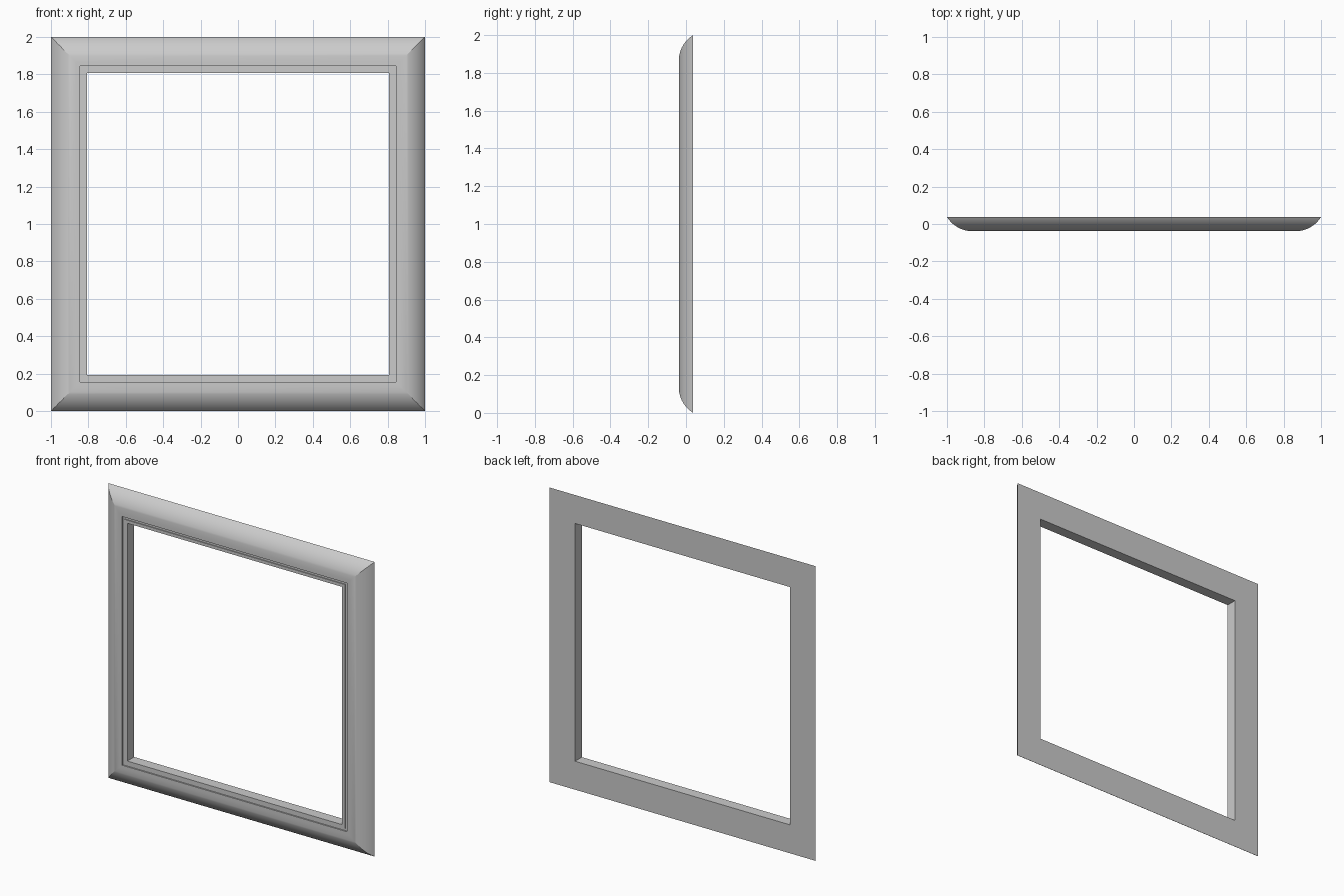
import bpy, bmesh, math

if "Cube" in bpy.data.objects:
    bpy.data.objects.remove(bpy.data.objects["Cube"])

HALF = 1.0       # half of the outer width
DEPTH = 0.076    # front to back thickness
CURVE = 0.135    # width of the rounded outer shoulder
INNER = 0.193    # width of the moulding
FRONT, BACK = -DEPTH / 2, DEPTH / 2


def moulding_profile(steps=14):
    """Closed cross-section as (distance inward from the outer edge, y)."""
    radius = (CURVE ** 2 + DEPTH ** 2) / (2 * DEPTH)
    sweep = math.asin(CURVE / radius)
    pts = []
    # rounded shoulder, tangent to the flat front
    for i in range(steps + 1):
        a = sweep * (1 - i / steps)
        pts.append((CURVE - radius * math.sin(a),
                    FRONT + radius * (1 - math.cos(a))))
    # shallow groove and bead beside the opening, then the inner wall
    pts += [(0.156, FRONT), (0.156, FRONT + 0.009),
            (0.172, FRONT + 0.009), (0.172, FRONT + 0.003),
            (INNER, FRONT + 0.003), (INNER, BACK)]
    return pts


# sweep the profile round the square with mitred corners
bm = bmesh.new()
corners = [(-1, -1), (1, -1), (1, 1), (-1, 1)]
profile = moulding_profile()
rings = [[bm.verts.new((sx * (HALF - d), y, HALF + sz * (HALF - d)))
          for d, y in profile] for sx, sz in corners]
n = len(profile)
for c in range(4):
    a, b = rings[c], rings[(c + 1) % 4]
    for i in range(n):
        j = (i + 1) % n
        bm.faces.new((a[i], b[i], b[j], a[j]))
bmesh.ops.recalc_face_normals(bm, faces=bm.faces)

mesh = bpy.data.meshes.new("picture_frame")
bm.to_mesh(mesh)
bm.free()
frame = bpy.data.objects.new("picture_frame", mesh)
bpy.context.collection.objects.link(frame)

# smooth shoulder, crisp mitres and steps
bpy.context.view_layer.objects.active = frame
frame.select_set(True)
bpy.ops.object.shade_smooth_by_angle(angle=math.radians(20))
